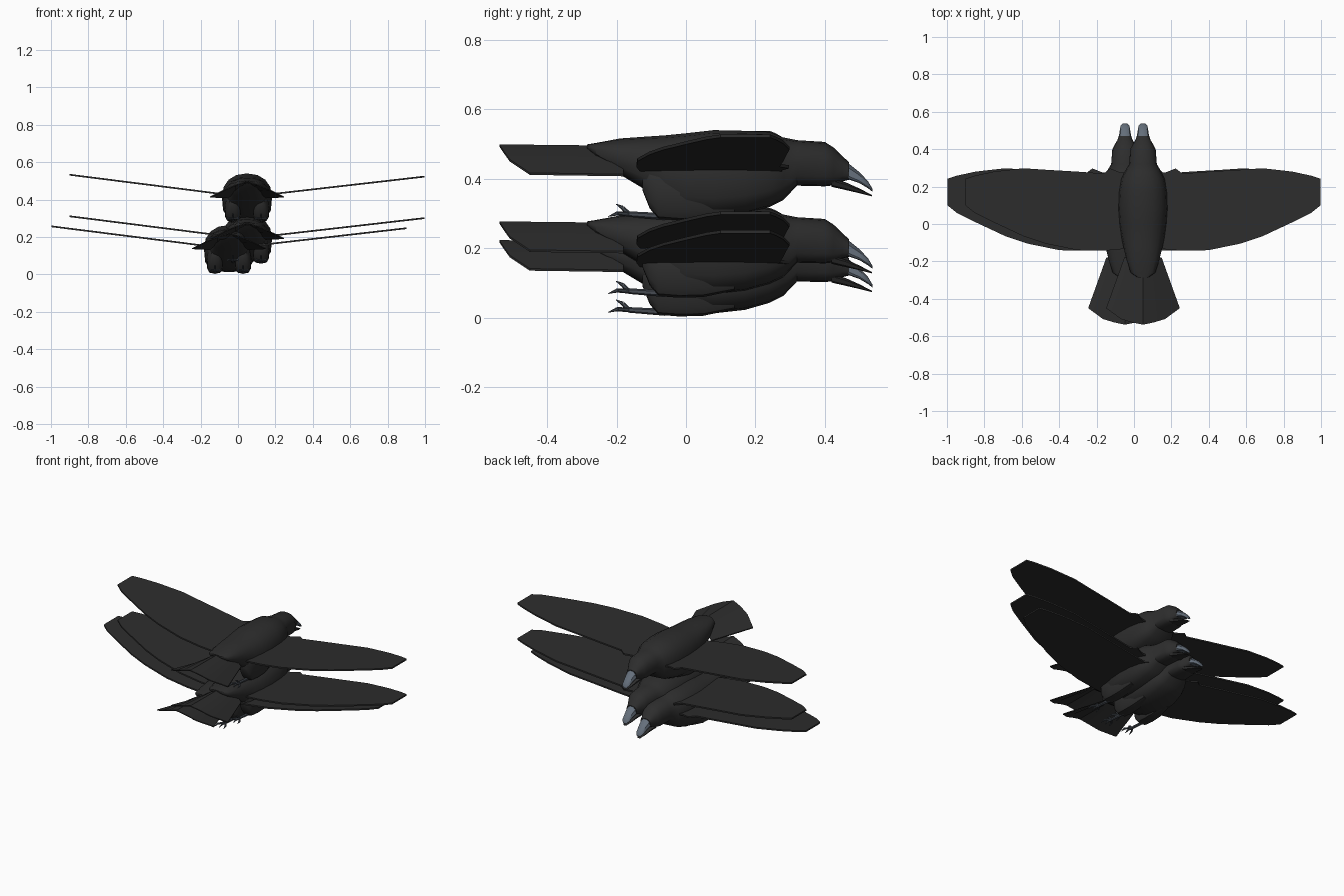
import bpy, bmesh, math
from mathutils import Vector

if "Cube" in bpy.data.objects:
    bpy.data.objects.remove(bpy.data.objects["Cube"])


def material(name, rgb):
    m = bpy.data.materials.new(name)
    m.diffuse_color = (*rgb, 1)
    m.use_nodes = True
    m.node_tree.nodes["Principled BSDF"].inputs["Base Color"].default_value = m.diffuse_color
    return m


BLACK = material("feather_black", (0.026, 0.026, 0.026))
HORN = material("beak_grey", (0.13, 0.16, 0.20))
SKIN = material("leg_grey", (0.06, 0.07, 0.085))
parts = []          # (name, mesh) of one bird


def finish(name, bm, mat, angle=35):
    bmesh.ops.recalc_face_normals(bm, faces=bm.faces)
    me = bpy.data.meshes.new(name)
    bm.to_mesh(me)
    bm.free()
    me.materials.append(mat)
    me.polygons.foreach_set("use_smooth", [True] * len(me.polygons))
    me.set_sharp_from_angle(angle=math.radians(angle))
    parts.append((name, me))
    return me


def loft(bm, stations, n=16, low_power=0.6, cx=0.0, ridge=0.5):
    """Skin along y; station = (y, half width, z bottom, z top)."""
    rings = []
    for y, w, zb, zt in stations:
        zc = zb + (zt - zb) * ridge
        ring = []
        for i in range(n):
            a = 2 * math.pi * i / n
            c, s = math.cos(a), math.sin(a)
            p = low_power if s < 0 else 0.9
            x = cx + w * math.copysign(abs(c) ** p, c)
            h = (zt - zc) if s > 0 else (zc - zb)
            ring.append(bm.verts.new((x, y, zc + h * math.copysign(abs(s) ** p, s))))
        rings.append(ring)
    for a, b in zip(rings, rings[1:]):
        for i in range(n):
            j = (i + 1) % n
            bm.faces.new((a[i], a[j], b[j], b[i]))
    bm.faces.new(rings[0])
    bm.faces.new(rings[-1])


def plate(bm, rows, thick):
    """Thin closed sheet from rows of points."""
    levels = [[[bm.verts.new((x, y, z + d)) for x, y, z in r] for r in rows]
              for d in (thick / 2, -thick / 2)]
    for g in levels:
        for a, b in zip(g, g[1:]):
            for i in range(len(a) - 1):
                bm.faces.new((a[i], a[i + 1], b[i + 1], b[i]))
    rim = lambda g: (g[0] + [r[-1] for r in g[1:-1]] + g[-1][::-1]
                     + [r[0] for r in g[-2:0:-1]])
    top, bot = rim(levels[0]), rim(levels[1])
    for i in range(len(top)):
        j = (i + 1) % len(top)
        bm.faces.new((top[i], top[j], bot[j], bot[i]))


def tube(bm, a, b, r1, r2):
    a, b = Vector(a), Vector(b)
    d = b - a
    mat = d.to_track_quat('Z', 'Y').to_matrix().to_4x4()
    mat.translation = (a + b) / 2
    bmesh.ops.create_cone(bm, cap_ends=True, segments=6, radius1=r1,
                          radius2=r2, depth=d.length, matrix=mat)


# body, neck and head in one skin
bm = bmesh.new()
loft(bm, [(-0.285, 0.03, 0.487, 0.499), (-0.26, 0.066, 0.462, 0.503),
          (-0.19, 0.088, 0.412, 0.516), (-0.12, 0.105, 0.370, 0.521),
          (-0.06, 0.118, 0.320, 0.525), (0.0, 0.128, 0.295, 0.531),
          (0.08, 0.134, 0.288, 0.540), (0.17, 0.130, 0.298, 0.538),
          (0.24, 0.117, 0.318, 0.535), (0.28, 0.098, 0.338, 0.519),
          (0.32, 0.074, 0.380, 0.511), (0.40, 0.068, 0.378, 0.506),
          (0.425, 0.055, 0.381, 0.490), (0.45, 0.040, 0.392, 0.466),
          (0.47, 0.034, 0.397, 0.447)], ridge=0.5)
finish("body", bm, BLACK)

# open beak: grey upper half, dark lower half
bm = bmesh.new()
loft(bm, [(0.468, 0.033, 0.398, 0.446), (0.50, 0.028, 0.387, 0.420),
          (0.525, 0.024, 0.372, 0.393), (0.538, 0.012, 0.362, 0.370)], n=10, ridge=0.2)
finish("upper_beak", bm, HORN)
bm = bmesh.new()
loft(bm, [(0.42, 0.045, 0.376, 0.402), (0.46, 0.033, 0.367, 0.390),
          (0.50, 0.024, 0.358, 0.372), (0.536, 0.010, 0.349, 0.353)], n=10, ridge=0.7)
finish("lower_beak", bm, BLACK)

# drooping fan tail
bm = bmesh.new()
us = [-1, -0.6, -0.3, 0, 0.3, 0.6, 1]
back = {0: -0.538, 0.3: -0.526, 0.6: -0.508, 1: -0.45}
droop = lambda u: 0.496 - 0.082 * abs(u) ** 1.25
plate(bm, [[(0.10 * u, -0.18, droop(u) - 0.004) for u in us],
           [(0.197 * u, back[abs(u)], droop(u)) for u in us]], 0.006)
finish("tail", bm, BLACK, 25)

# wings: (x, leading y, trailing y)
spans = [(0.06, 0.28, -0.12), (0.12, 0.275, -0.135), (0.175, 0.297, -0.14),
         (0.21, 0.27, -0.143), (0.35, 0.28, -0.14), (0.52, 0.29, -0.105),
         (0.64, 0.298, -0.065), (0.80, 0.28, 0.01), (0.90, 0.258, 0.06),
         (0.95, 0.242, 0.10)]
for side, label, tip in ((1, "right", 0.523), (-1, "left", 0.533)):
    bm = bmesh.new()
    rows = []
    for x, yf, yb in spans:
        z = 0.428 + (tip - 0.428) * (x - 0.12) / 0.83
        rows.append([(side * x, yf + (yb - yf) * t, z) for t in (0, 0.5, 1)])
    plate(bm, rows, 0.009)
    finish(label + "_wing", bm, BLACK, 25)

    # feathered thigh
    bm = bmesh.new()
    loft(bm, [(-0.125, 0.018, 0.365, 0.425), (-0.105, 0.035, 0.315, 0.44),
              (-0.08, 0.042, 0.284, 0.44), (-0.02, 0.045, 0.279, 0.44),
              (0.05, 0.042, 0.281, 0.43), (0.14, 0.025, 0.30, 0.40)],
         n=12, cx=side * 0.075)
    finish(label + "_thigh", bm, BLACK)

    # trailing leg with spread toes
    bm = bmesh.new()
    x = side * 0.075
    ankle = (x, -0.165, 0.298)
    tube(bm, (x, -0.06, 0.291), ankle, 0.010, 0.008)
    for dx in (-0.026, 0, 0.026):
        mid = (x + dx, -0.198, 0.300)
        tube(bm, ankle, mid, 0.007, 0.006)
        tube(bm, mid, (x + dx * 1.15, -0.224, 0.291), 0.006, 0.001)
    heel = (x, -0.182, 0.316)
    tube(bm, ankle, heel, 0.007, 0.006)
    tube(bm, heel, (x, -0.202, 0.327), 0.006, 0.001)
    finish(label + "_foot", bm, SKIN)

# flock of three
for bird, (dx, dz) in (("upper", (0.048, 0)), ("middle", (0.048, -0.222)),
                       ("lower", (-0.048, -0.276))):
    for name, me in parts:
        ob = bpy.data.objects.new(f"{bird}_bird_{name}", me)
        ob.location = (dx, 0, dz)
        bpy.context.collection.objects.link(ob)
